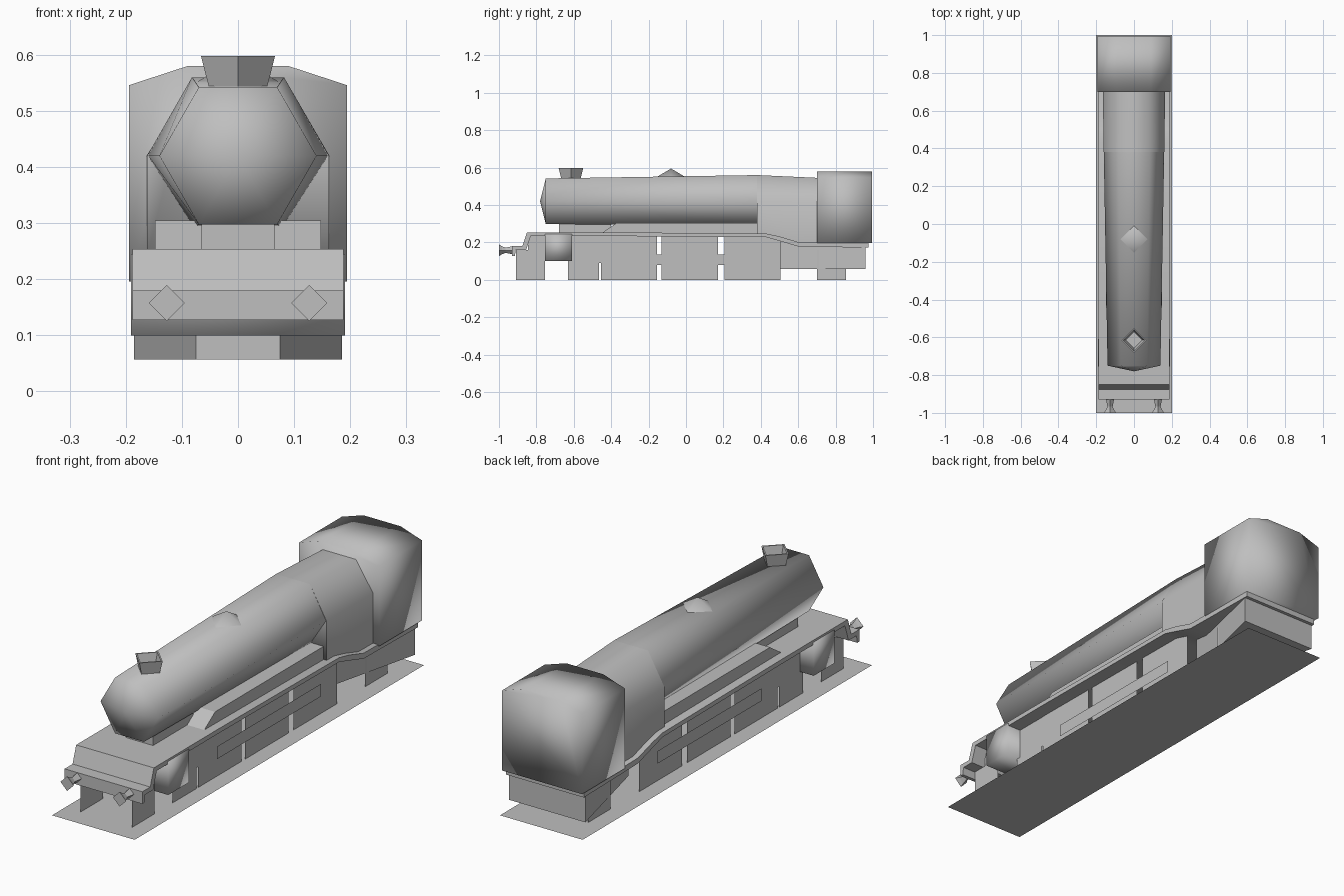
import bpy, bmesh, math
from mathutils import Vector

if "Cube" in bpy.data.objects:
    bpy.data.objects.remove(bpy.data.objects["Cube"])

grey = bpy.data.materials.new("plain_grey")
grey.diffuse_color = (0.52, 0.52, 0.52, 1)
grey.use_nodes = True
grey.node_tree.nodes["Principled BSDF"].inputs["Base Color"].default_value = grey.diffuse_color


def finish(name, bm, smooth=0):
    """Turn a bmesh into a named object; smooth is the angle kept soft."""
    bmesh.ops.recalc_face_normals(bm, faces=bm.faces)
    me = bpy.data.meshes.new(name)
    bm.to_mesh(me)
    bm.free()
    me.materials.append(grey)
    ob = bpy.data.objects.new(name, me)
    bpy.context.collection.objects.link(ob)
    if smooth:
        bpy.ops.object.select_all(action='DESELECT')
        ob.select_set(True)
        bpy.context.view_layer.objects.active = ob
        bpy.ops.object.shade_smooth_by_angle(angle=math.radians(smooth))
    return ob


def loft(name, rings, smooth=0, start=True, end=True):
    """Skin closed rings of points; a start/end point makes a pointed cap."""
    bm = bmesh.new()
    rows = [[bm.verts.new(p) for p in r] for r in rings]
    n = len(rows[0])
    for a, b in zip(rows, rows[1:]):
        for i in range(n):
            j = (i + 1) % n
            bm.faces.new((a[i], a[j], b[j], b[i]))
    for row, cap in ((rows[0], start), (rows[-1], end)):
        if cap is True:
            bm.faces.new(row)
        elif cap:
            tip = bm.verts.new(cap)
            for i in range(n):
                bm.faces.new((row[i], row[(i + 1) % n], tip))
    return finish(name, bm, smooth)


def side_prism(name, yz, half, smooth=0):
    """Extrude a side profile across the full width."""
    return loft(name, [[(x, y, z) for y, z in yz] for x in (-half, half)], smooth)


def box(name, half, y0, y1, z0, z1, smooth=0):
    return side_prism(name, [(y0, z0), (y1, z0), (y1, z1), (y0, z1)], half, smooth)


def plate(name, x, y0, y1, z0, z1):
    """Thin upright sheet facing sideways."""
    bm = bmesh.new()
    bm.faces.new([bm.verts.new((x, y, z)) for y, z in ((y0, z0), (y1, z0), (y1, z1), (y0, z1))])
    return finish(name, bm)


def mirrored(half):
    """Right half of a cross-section, completed to the left."""
    return half + [(-x, z) for x, z in reversed(half)]


def section(y, half):
    return [(x, y, z) for x, z in mirrored(half)]


# Ground sheet under the engine
bm = bmesh.new()
bm.faces.new([bm.verts.new(p) for p in ((-.2, -1, 0), (.2, -1, 0), (.2, 1, 0), (-.2, 1, 0))])
finish("base_sheet", bm)

# Six-sided boiler with a shallow pointed front
loft("boiler", [
    section(-.75, [(.07, .542), (.14, .42), (.07, .298)]),
    section(.38, [(.082, .56), (.16, .42), (.078, .292)]),
], 80, start=(0, -.78, .42))

# Firebox with upright sides
loft("firebox", [
    section(.38, [(.082, .56), (.162, .42), (.162, .24)]),
    section(.60, [(.081, .55), (.163, .42), (.163, .20)]),
    section(.705, [(.08, .545), (.163, .42), (.163, .20)]),
], 80)

# Cab
cab = [(.09, .58), (.194, .546), (.194, .196)]
loft("cab", [section(.70, cab), section(.995, cab)], 100)

# Running board with stepped front and lowered rear
side_prism("running_board", [
    (-.93, .127), (-.93, .18), (-.875, .18), (-.85, .254), (-.40, .254), (.43, .247),
    (.50, .232), (.60, .202), (.975, .198), (.975, .172), (.60, .178), (.50, .208),
    (.43, .228), (-.40, .234), (-.83, .234), (-.855, .16), (-.91, .16), (-.915, .127)],
    .188, 50)

# Raised panel beside the boiler and saddle below its front
side_prism("side_panel_box", [(-.45, .25), (-.37, .305), (.385, .305), (.385, .24)], .148)
box("smokebox_saddle", .065, -.68, -.40, .245, .31)

# Cylinder block
box("cylinder_block", .191, -.755, -.61, .10, .245, 100)

# Trailing frame, narrow in front and wide at the rear
loft("trailing_frame", [
    [(-.075, .505, .057), (.075, .505, .057), (.075, .505, .215), (-.075, .505, .215)],
    [(-.098, .60, .057), (.098, .60, .057), (.098, .60, .185), (-.098, .60, .185)],
    [(-.185, .96, .057), (.185, .96, .057), (.185, .96, .185), (-.185, .96, .185)],
])

# Flat wheel sheets, rods and motion brackets on both sides
for side, s in (("left", -1), ("right", 1)):
    for i, y in enumerate((-.455, -.13, .205)):
        plate(f"driving_wheel_{i + 1}_{side}", s * .125, y, y + .30, 0, .24)
    plate(f"leading_wheel_1_{side}", s * .125, -.91, -.755, 0, .16)
    plate(f"leading_wheel_2_{side}", s * .125, -.63, -.465, 0, .16)
    plate(f"trailing_wheel_{side}", s * .125, .70, .855, 0, .16)
    plate(f"coupling_rod_{side}", s * .132, -.335, .385, .08, .135)
    plate(f"front_bracket_{side}", s * .124, -.845, -.755, .16, .235)
    plate(f"motion_bracket_{side}", s * .124, -.61, -.455, .09, .235)

    # Buffer with diamond head
    def diamond(y, r):
        c = Vector((s * .127, y, .158))
        return [c + Vector((r * a, 0, r * b)) for a, b in ((1, 0), (0, 1), (-1, 0), (0, -1))]
    loft(f"buffer_{side}", [diamond(-1, .032), diamond(-.985, .022),
                            diamond(-.965, .014), diamond(-.925, .022)])


def diamond_flat(y, z, r):
    return [(r, y, z), (0, y + r, z), (-r, y, z), (0, y - r, z)]


# Flared hollow chimney
loft("chimney", [diamond_flat(-.615, .535, .05), diamond_flat(-.615, .598, .066),
                 diamond_flat(-.615, .598, .058), diamond_flat(-.615, .55, .044)])

# Low pointed steam dome
loft("steam_dome", [diamond_flat(-.08, .55, .076)], 80, end=(0, -.08, .595))
